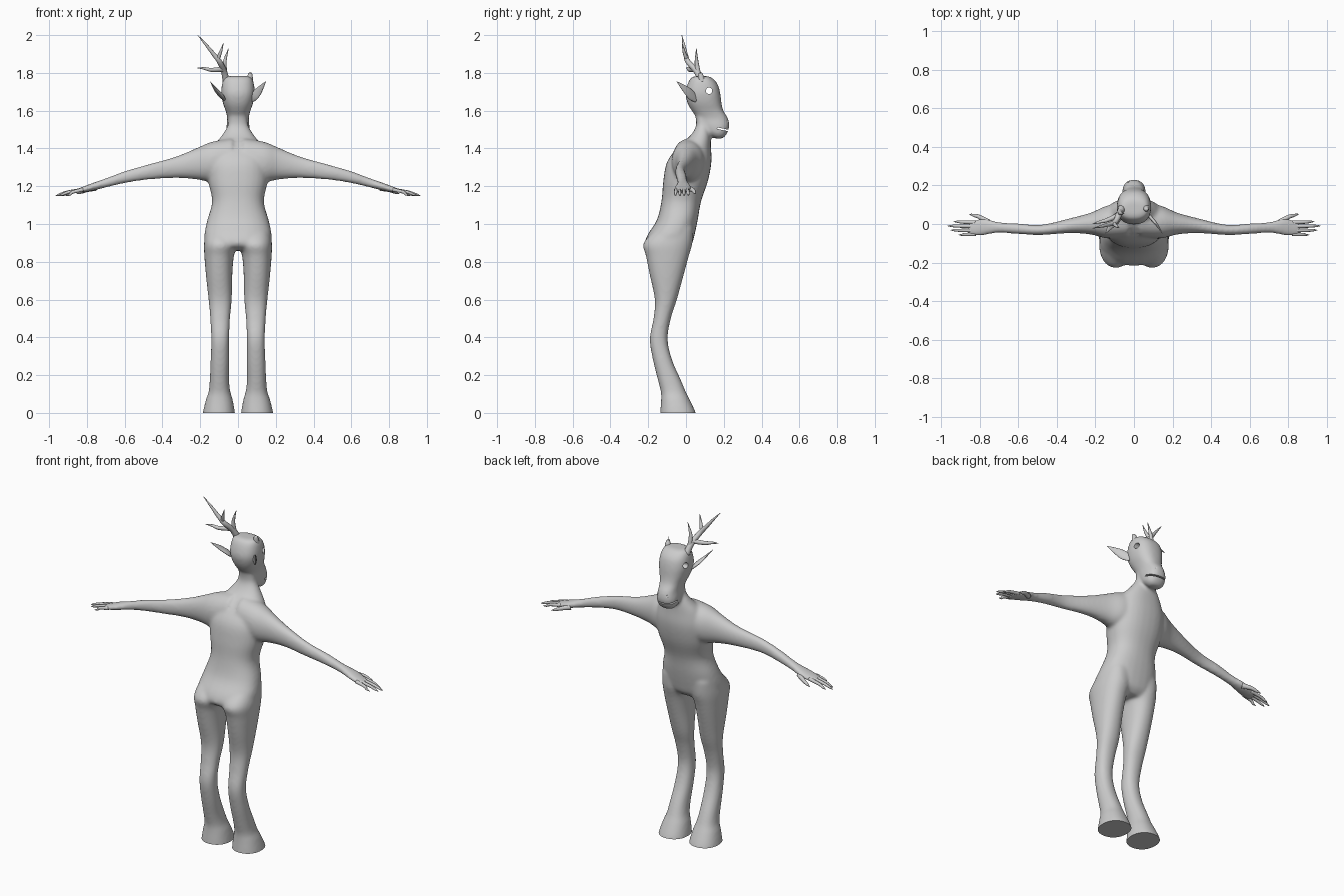
import bpy, bmesh, math
from mathutils import Vector, Matrix

if "Cube" in bpy.data.objects:
    bpy.data.objects.remove(bpy.data.objects["Cube"])


def catmull(p0, p1, p2, p3, t):
    return [0.5 * (2*b + (c-a)*t + (2*a - 5*b + 4*c - d)*t*t + (3*b - a - 3*c + d)*t**3)
            for a, b, c, d in zip(p0, p1, p2, p3)]


def smooth_rows(rows, steps=4):
    out = []
    for i in range(len(rows) - 1):
        a, d = rows[max(i-1, 0)], rows[min(i+2, len(rows)-1)]
        out += [catmull(a, rows[i], rows[i+1], d, k/steps) for k in range(steps)]
    return out + [list(rows[-1])]


def skin(bm, rings):
    """Bridge rings of points and cap both ends."""
    vs = [[bm.verts.new(p) for p in r] for r in rings]
    n = len(vs[0])
    for a, b in zip(vs, vs[1:]):
        for i in range(n):
            bm.faces.new((a[i], a[(i+1) % n], b[(i+1) % n], b[i]))
    bm.faces.new(vs[0][::-1])
    bm.faces.new(vs[-1])


def unit_ring(n, p):
    for i in range(n):
        c, s = math.cos(2*math.pi*i/n), math.sin(2*math.pi*i/n)
        yield (math.copysign(abs(c)**(2/p), c), math.copysign(abs(s)**(2/p), s))


def loft_z(bm, rows, p=2.2, s=1):
    """Rows: z, x low, x high, y back, y front."""
    skin(bm, [[Vector((s*((x0+x1)/2 + u*(x1-x0)/2), (y0+y1)/2 + v*(y1-y0)/2, z))
               for u, v in unit_ring(28, p)] for z, x0, x1, y0, y1 in smooth_rows(rows)])


def loft_x(bm, rows, s=1):
    """Rows: x, z low, z high, y low, y high."""
    skin(bm, [[Vector((s*x, (y0+y1)/2 + u*(y1-y0)/2, (z0+z1)/2 + v*(z1-z0)/2))
               for u, v in unit_ring(24, 2.1)] for x, z0, z1, y0, y1 in smooth_rows(rows)])


def tube(bm, rows, n=10, flat=1, side=None):
    """Rows: x, y, z, radius. Optional flattening across the given side direction."""
    rows = smooth_rows(rows, 5)
    pts = [Vector(r[:3]) for r in rows]
    rings = []
    for i, r in enumerate(rows):
        d = (pts[min(i+1, len(pts)-1)] - pts[max(i-1, 0)]).normalized()
        a = d.cross(Vector(side or (0.3, 0.9, 0.2))).normalized()
        b = d.cross(a)
        rings.append([pts[i] + max(r[3], .0008)*(u*a + v*flat*b) for u, v in unit_ring(n, 2)])
    skin(bm, rings)


def finish(bm, name):
    bmesh.ops.recalc_face_normals(bm, faces=bm.faces[:])
    me = bpy.data.meshes.new(name)
    bm.to_mesh(me)
    bm.free()
    ob = bpy.data.objects.new(name, me)
    bpy.context.collection.objects.link(ob)
    for f in me.polygons:
        f.use_smooth = True
    return ob


# Torso, head, legs and arms, fused into one skin
bm = bmesh.new()
torso = [(1.57, .048, .05, .12), (1.52, .055, .053, .122), (1.47, .085, .025, .13),
         (1.41, .13, -.04, .132), (1.33, .16, -.10, .135), (1.23, .158, -.12, .117),
         (1.12, .137, -.13, .08), (1.02, .163, -.155, .062), (.94, .178, -.205, .045),
         (.89, .165, -.215, .03), (.86, .10, -.17, .0)]
loft_z(bm, [(z, -w, w, a, b) for z, w, a, b in torso], 2.3)
head = [(1.783, .055, .045, .115), (1.772, .074, .025, .14), (1.74, .085, .008, .168),
        (1.69, .089, -.003, .182), (1.64, .08, .008, .188), (1.60, .066, .03, .198),
        (1.56, .057, .06, .222), (1.52, .061, .085, .23), (1.485, .058, .11, .22),
        (1.462, .045, .14, .205), (1.452, .025, .155, .19)]
loft_z(bm, [(z, -w, w, a, b) for z, w, a, b in head], 2.4)
leg = [(.98, .03, .165, -.15, .04), (.90, .006, .18, -.225, .035), (.83, .022, .178, -.212, .015),
       (.73, .03, .17, -.192, -.012), (.60, .033, .156, -.165, -.048), (.50, .042, .147, -.172, -.08),
       (.39, .047, .142, -.192, -.097), (.28, .047, .145, -.175, -.073), (.17, .047, .15, -.148, -.025),
       (.11, .04, .156, -.133, .0), (.07, .028, .17, -.132, .02), (0, .016, .186, -.137, .052),
       (-.04, .016, .186, -.137, .055)]
arm = [(.03, 1.24, 1.455, -.07, .11), (.14, 1.223, 1.435, -.075, .095), (.22, 1.236, 1.402, -.055, .06),
       (.33, 1.243, 1.357, -.047, .03), (.48, 1.234, 1.315, -.057, -.004), (.60, 1.216, 1.28, -.052, .003),
       (.70, 1.193, 1.242, -.046, .01), (.77, 1.176, 1.217, -.058, .028), (.82, 1.167, 1.198, -.064, .022),
       (.86, 1.163, 1.183, -.058, .012)]
for s in (-1, 1):
    loft_z(bm, leg, 2.2, s)
    loft_x(bm, arm, s)
body = finish(bm, "body")

# Cutters: flat soles, eye openings, mouth slit, nostrils
bm = bmesh.new()
bmesh.ops.create_cube(bm, size=1, matrix=Matrix.Translation((0, 0, -.25)) @ Matrix.Diagonal((1, 1, .5, 1)))
bmesh.ops.create_cone(bm, segments=20, radius1=.017, radius2=.017, depth=.4, cap_ends=True,
                      matrix=Matrix.Translation((0, .122, 1.705)) @ Matrix.Rotation(math.pi/2, 4, 'Y'))
bmesh.ops.create_cube(bm, size=1, matrix=Matrix.Translation((0, .215, 1.497))
                      @ Matrix.Rotation(math.radians(-12), 4, 'X') @ Matrix.Diagonal((.2, .10, .008, 1)))
for s in (-1, 1):
    bmesh.ops.create_uvsphere(bm, u_segments=14, v_segments=8, radius=.011,
                              matrix=Matrix.Translation((s*.032, .226, 1.545)))
cutter = finish(bm, "cutter")
cutter.hide_render = True

m = body.modifiers.new("fuse", 'REMESH')
m.mode, m.voxel_size, m.use_smooth_shade = 'VOXEL', .008, True
m = body.modifiers.new("soften", 'SMOOTH')
m.factor, m.iterations = .5, 14
m = body.modifiers.new("openings", 'BOOLEAN')
m.operation, m.solver, m.object = 'DIFFERENCE', 'EXACT', cutter
bpy.ops.object.select_all(action='DESELECT')
body.select_set(True)
bpy.context.view_layer.objects.active = body
bpy.ops.object.convert(target='MESH')
bpy.ops.object.shade_smooth_by_angle(angle=math.radians(45))
bpy.data.objects.remove(cutter)

for s, label in ((-1, "left"), (1, "right")):
    # Fingers and thumb
    bm = bmesh.new()
    for y0, y1, tip in ((.008, .012, .935), (-.012, -.01, .965), (-.034, -.032, .95), (-.053, -.056, .91)):
        tube(bm, [(s*.82, y0, 1.182, .010), (s*(.84+tip)/2, (y0+y1)/2, 1.169, .0085),
                  (s*(tip-.02), y1, 1.156, .006), (s*tip, y1, 1.15, .001)])
    tube(bm, [(s*.755, .01, 1.19, .015), (s*.80, .036, 1.18, .011), (s*.83, .045, 1.168, .008),
              (s*.855, .052, 1.16, .001)])
    finish(bm, "fingers_" + label)
    # Ear
    bm = bmesh.new()
    tube(bm, [(s*.072, .055, 1.655, .014), (s*.09, .03, 1.68, .026), (s*.115, 0, 1.71, .021),
              (s*.148, -.05, 1.755, .001)], 14, .35, (.75, .65, 0))
    finish(bm, "ear_" + label)

# Branched antler on one side, shed stump on the other
bm = bmesh.new()
tube(bm, [(-.062, .085, 1.755, .02), (-.075, .055, 1.81, .016), (-.098, .01, 1.86, .014),
          (-.13, -.002, 1.90, .011), (-.17, -.012, 1.95, .007), (-.213, -.022, 2.0, .001)])
tube(bm, [(-.08, .045, 1.82, .014), (-.14, .02, 1.816, .011), (-.18, .01, 1.824, .007), (-.216, 0, 1.826, .001)])
tube(bm, [(-.108, .005, 1.87, .011), (-.092, -.01, 1.91, .008), (-.077, -.02, 1.958, .001)])
tube(bm, [(-.07, .065, 1.795, .014), (-.07, .056, 1.86, .010), (-.05, .055, 1.93, .001)])
finish(bm, "antler")
bm = bmesh.new()
tube(bm, [(.062, .085, 1.755, .019), (.064, .078, 1.785, .014), (.066, .075, 1.80, .009)])
finish(bm, "antler_stump")
